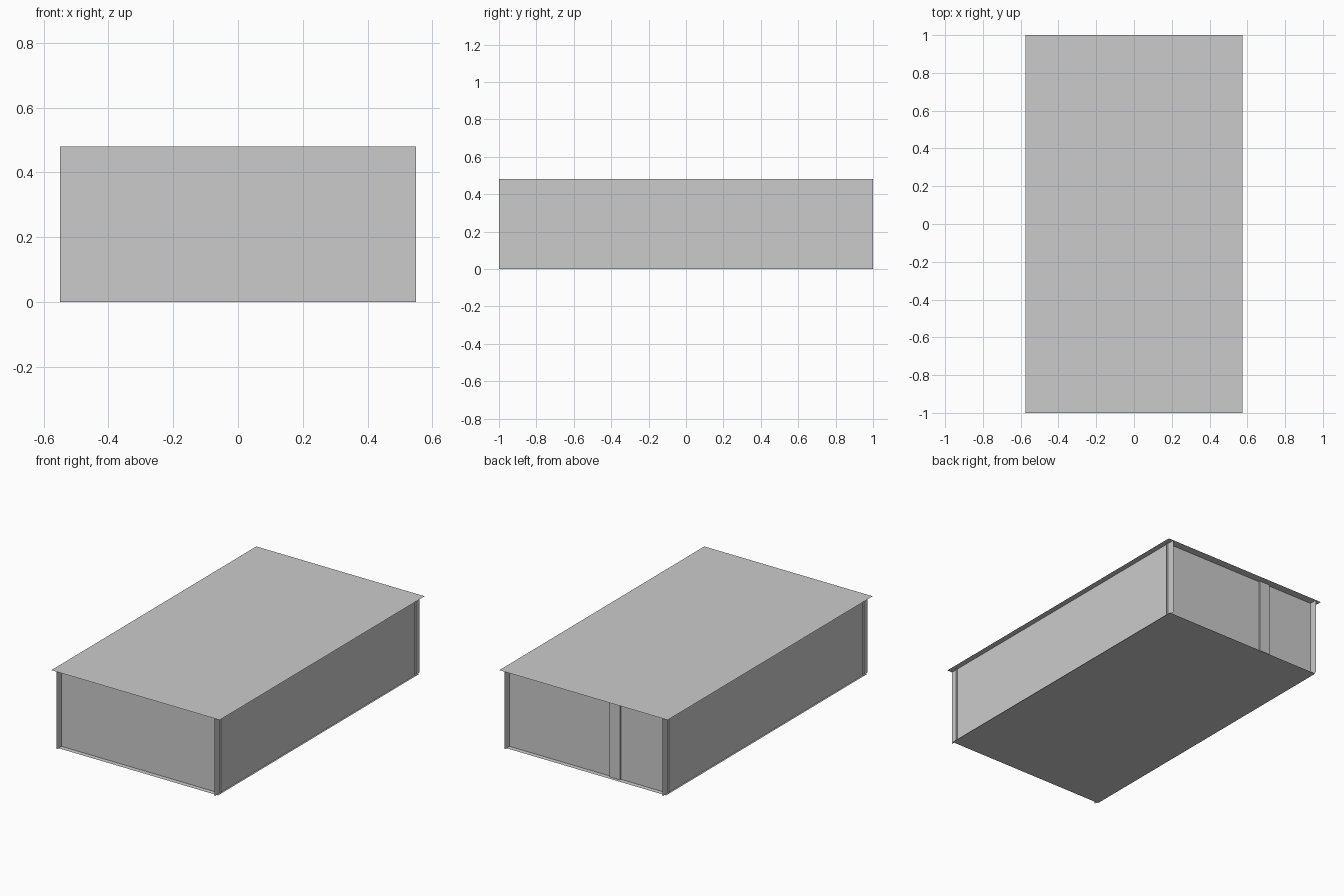
import bpy, bmesh
from mathutils import Vector

if "Cube" in bpy.data.objects:
    bpy.data.objects.remove(bpy.data.objects["Cube"])

H = 0.48  # room height


def build(name, verts, faces):
    mesh = bpy.data.meshes.new(name)
    mesh.from_pydata(verts, [], faces)
    obj = bpy.data.objects.new(name, mesh)
    bpy.context.collection.objects.link(obj)
    return obj


def sheet(name, center, u, v):
    """Flat rectangular sheet spanned by half-vectors u and v."""
    c, u, v = Vector(center), Vector(u), Vector(v)
    return build(name, [c - u - v, c + u - v, c + u + v, c - u + v], [(0, 1, 2, 3)])


def box(name, x, y, z):
    """Box from (min, max) ranges."""
    bm = bmesh.new()
    bmesh.ops.create_cube(bm, size=1)
    for vert in bm.verts:
        vert.co = [sum(r) / 2 + k * (r[1] - r[0]) for k, r in zip(vert.co, (x, y, z))]
    mesh = bpy.data.meshes.new(name)
    bm.to_mesh(mesh)
    bm.free()
    obj = bpy.data.objects.new(name, mesh)
    bpy.context.collection.objects.link(obj)
    return obj


# Floor and overhanging roof sheets
sheet("floor", (0, 0, 0), (0.55, 0, 0), (0, 0.98, 0))
sheet("roof", (0, 0, H), (0.575, 0, 0), (0, 1, 0))

# Crossing wall sheets
for s, end, side in ((-1, "front", "left"), (1, "back", "right")):
    sheet(end + "_wall", (0, s * 0.95, H / 2), (-s * 0.55, 0, 0), (0, 0, H / 2))
    sheet(side + "_wall", (s * 0.54, 0, H / 2), (0, s, 0), (0, 0, H / 2))

# Interior partition reaching the roof
box("partition", (-0.22, -0.15), (0.49, 0.96), (0, H))

# Interior fittings hinted at by their outlines on the floor and back wall
box("counter", (0.11, 0.52), (0.80, 0.948), (0, 0.17))
box("wall_cabinet", (0.12, 0.50), (0.86, 0.948), (0.19, 0.40))
box("bench", (-0.06, 0.43), (-0.33, -0.10), (0, 0.12))
